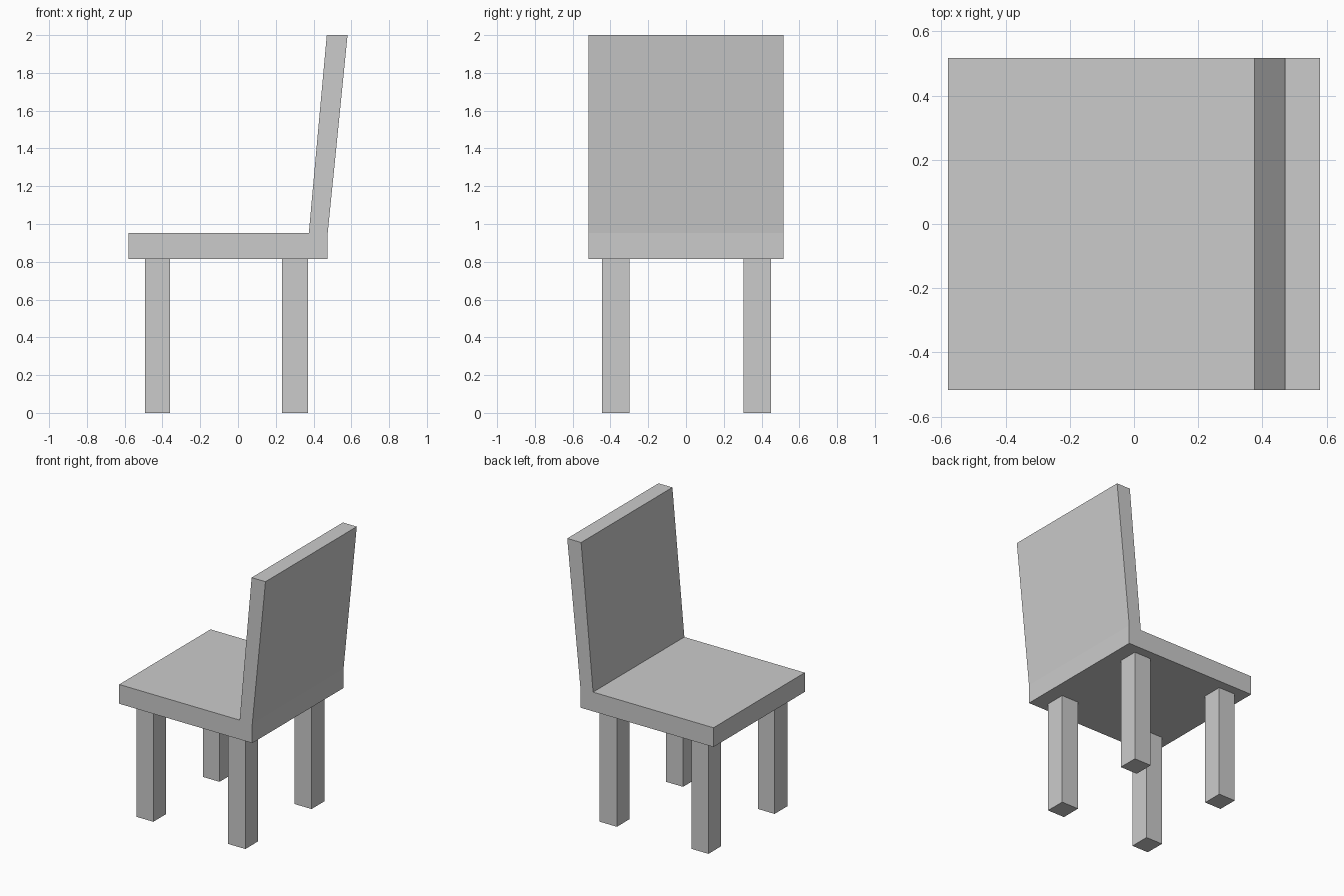
import bpy

if "Cube" in bpy.data.objects:
    bpy.data.objects.remove(bpy.data.objects["Cube"])

HALF_WIDTH = 0.517   # half of the chair's width along y
SEAT_BOTTOM = 0.815


def extrude_y(name, profile, y0, y1):
    """Solid made by extruding an x-z profile (counter-clockwise from -y) from y0 to y1."""
    n = len(profile)
    verts = [(x, y0, z) for x, z in profile] + [(x, y1, z) for x, z in profile]
    faces = [tuple(range(n)), tuple(reversed(range(n, 2 * n)))]
    faces += [(i, i + n, (i + 1) % n + n, (i + 1) % n) for i in range(n)]
    mesh = bpy.data.meshes.new(name)
    mesh.from_pydata(verts, [], faces)
    obj = bpy.data.objects.new(name, mesh)
    bpy.context.collection.objects.link(obj)
    return obj


# Seat and leaning backrest: one L-shaped profile
extrude_y("seat_and_backrest", [
    (-0.58, SEAT_BOTTOM), (0.475, SEAT_BOTTOM), (0.475, 0.953),
    (0.58, 2.0), (0.47, 2.0), (0.375, 0.953), (-0.58, 0.953),
], -HALF_WIDTH, HALF_WIDTH)

# Four square legs: one pair under the seat edge, one pair near the backrest
for row, x0, x1 in (("front", -0.493, -0.36), ("back", 0.233, 0.37)):
    for side, y0, y1 in (("right", -0.445, -0.30), ("left", 0.305, 0.45)):
        extrude_y(f"{row}_{side}_leg",
                  [(x0, 0), (x1, 0), (x1, SEAT_BOTTOM), (x0, SEAT_BOTTOM)],
                  y0, y1)
